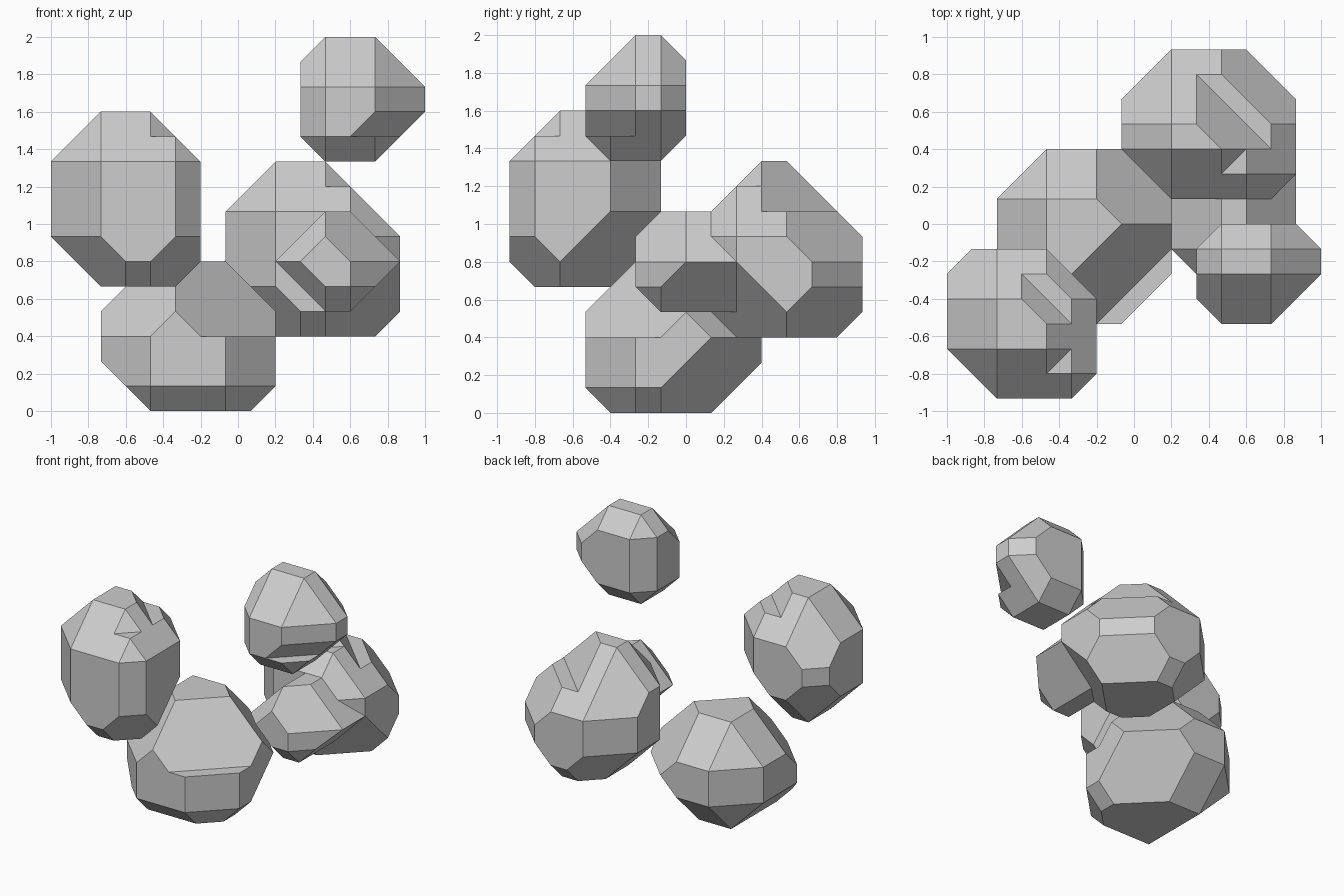
import bpy, bmesh
from itertools import combinations, product
from mathutils import Matrix, Vector

if "Cube" in bpy.data.objects:
    bpy.data.objects.remove(bpy.data.objects["Cube"], do_unlink=True)

UNIT = 2 / 15                      # grid step that every stone snaps to
ORIGIN = Vector((-1, -14 / 15, 0))

SHADE = (0.61, 0.61, 0.61, 1)
grey = bpy.data.materials.new("stone grey")
grey.use_nodes = True
grey.diffuse_color = SHADE
grey.node_tree.nodes["Principled BSDF"].inputs["Base Color"].default_value = SHADE

SIGNS = (-1, 1)
CORNERS = [(sx, sy, sz) for sz, sy, sx in product(SIGNS, repeat=3)]


def bevel_planes(low, high, edges, corners):
    """Planes of a box whose edges and corners are chopped at 45 degrees."""
    def plane(n, chop):
        support = sum(s * (high[i] if s > 0 else low[i]) for i, s in enumerate(n))
        return Vector(n), support - chop

    planes = []
    for axis, s in product(range(3), SIGNS):
        n = [0, 0, 0]
        n[axis] = s
        planes.append(plane(n, 0))
    chops = iter(edges.replace(" ", ""))
    for a, b in combinations(range(3), 2):
        for sb, sa in product(SIGNS, repeat=2):
            n = [0, 0, 0]
            n[a], n[b] = sa, sb
            planes.append(plane(n, int(next(chops))))
    for n, chop in zip(CORNERS, corners):
        planes.append(plane(n, int(chop)))
    return planes


def add_convex(bm, planes):
    """Add the solid enclosed by the planes."""
    points = set()
    for trio in combinations(planes, 3):
        m = Matrix([n for n, d in trio])
        if abs(m.determinant()) < 0.01:
            continue
        p = m.inverted() @ Vector([d for n, d in trio])
        if all(n.dot(p) <= d + 0.001 for n, d in planes):
            points.add(tuple(round(c, 3) + 0.0 for c in p))
    if len(points) < 4:
        return
    part = bmesh.new()
    verts = [part.verts.new(ORIGIN + Vector(p) * UNIT) for p in sorted(points)]
    bmesh.ops.convex_hull(part, input=verts)
    loose = [v for v in part.verts if not v.link_faces]
    bmesh.ops.delete(part, geom=loose, context="VERTS")
    bmesh.ops.dissolve_limit(part, angle_limit=0.02, verts=part.verts[:], edges=part.edges[:])
    bmesh.ops.recalc_face_normals(part, faces=part.faces[:])
    mesh = bpy.data.meshes.new("part")
    part.to_mesh(mesh)
    part.free()
    bm.from_mesh(mesh)
    bpy.data.meshes.remove(mesh)


def stone(name, low, high, edges, corners, ledges=()):
    """A faceted stone; each ledge is a step left standing on a chopped corner."""
    bm = bmesh.new()
    planes = bevel_planes(low, high, edges, corners)
    add_convex(bm, planes)
    for corner, top in ledges:
        i = CORNERS.index(corner) - len(CORNERS)
        n, d = planes[i]
        step = list(planes)
        step[i] = (n, d + 1)
        step += [(-n, -d), (Vector((0, 0, 1)), top)]
        add_convex(bm, step)
    mesh = bpy.data.meshes.new(name)
    bm.to_mesh(mesh)
    bm.free()
    mesh.materials.append(grey)
    obj = bpy.data.objects.new(name, mesh)
    bpy.context.collection.objects.link(obj)


# Edge chops run xy, xz, yz; corner chops run bottom to top, front to back
stone("tall_front_stone", (0, 0, 5), (6, 6, 12), "2112 2122 1222", "43454445",
      [((1, -1, 1), 11), ((1, 1, 1), 11)])
stone("bottom_stone", (2, 3, 0), (9, 10, 6), "2222 2122 1222", "33455645",
      [((1, -1, 1), 3)])
stone("large_back_stone", (7, 8, 3), (14, 14, 10), "2122 2123 1123", "44444557",
      [((1, -1, 1), 9), ((1, 1, 1), 8)])
stone("back_stone_bulge", (9, 5, 4), (14, 11, 8), "1211 2222 1111", "33333433")
stone("small_top_stone", (10, 3, 10), (15, 7, 15), "1211 1212 1121", "24233423",
      [((1, -1, -1), 11)])
